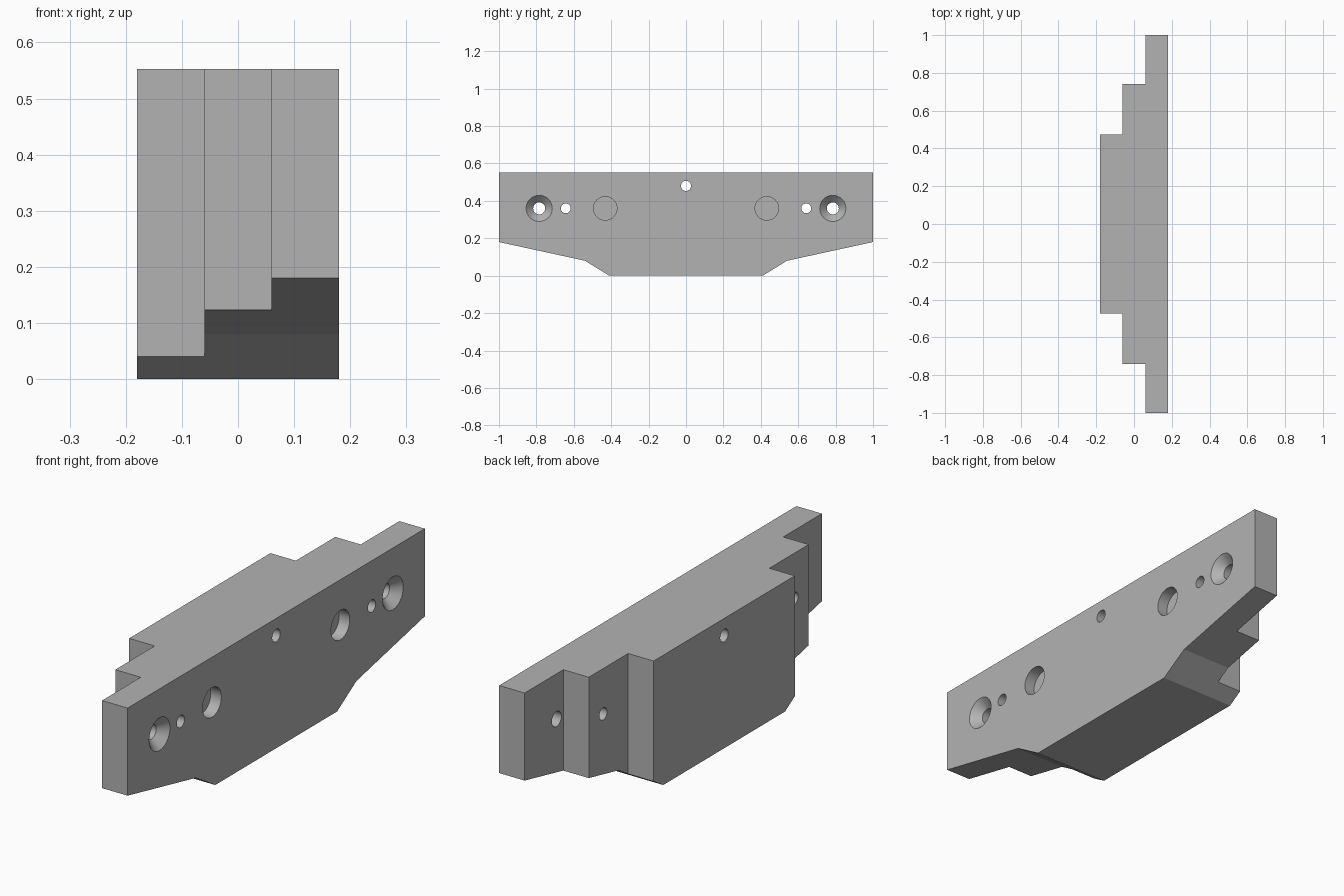
import bpy, bmesh, math
from mathutils import Matrix

cube = bpy.data.objects.get("Cube")
if cube:
    bpy.data.objects.remove(cube, do_unlink=True)

FACE_X, STEP, TOP = 0.18, 0.12, 0.553
HOLE_Z = 0.36

grey = bpy.data.materials.new("plain_grey")
grey.use_nodes = True
colour = (0.45, 0.45, 0.45, 1)
grey.diffuse_color = colour
grey.node_tree.nodes["Principled BSDF"].inputs["Base Color"].default_value = colour


def make_object(name, bm):
    bmesh.ops.recalc_face_normals(bm, faces=bm.faces)
    mesh = bpy.data.meshes.new(name)
    bm.to_mesh(mesh)
    bm.free()
    mesh.materials.append(grey)
    obj = bpy.data.objects.new(name, mesh)
    bpy.context.collection.objects.link(obj)
    return obj


def box(name, x0, x1, y0, y1, z0, z1):
    bm = bmesh.new()
    centre = Matrix.Translation(((x0 + x1) / 2, (y0 + y1) / 2, (z0 + z1) / 2))
    bmesh.ops.create_cube(bm, size=1, matrix=centre @ Matrix.Diagonal((x1 - x0, y1 - y0, z1 - z0, 1)))
    return make_object(name, bm)


def drill(name, y, z, profile, sides=32):
    """Turned cutter along x from (x, radius) pairs."""
    bm = bmesh.new()
    rings = []
    for x, r in profile:
        angles = [2 * math.pi * i / sides for i in range(sides)]
        rings.append([bm.verts.new((x, y + r * math.cos(a), z + r * math.sin(a))) for a in angles])
    for a, b in zip(rings, rings[1:]):
        for i in range(sides):
            j = (i + 1) % sides
            bm.faces.new((a[i], a[j], b[j], b[i]))
    bm.faces.new(rings[0])
    bm.faces.new(rings[-1])
    return make_object(name, bm)


# Main body: half outline mirrored, then extruded through the thickness
half = [(0.41, 0), (0.54, 0.08), (1, 0.18), (1, TOP)]
outline = half + [(-y, z) for y, z in reversed(half)]
bm = bmesh.new()
face = bm.faces.new([bm.verts.new((-FACE_X, y, z)) for y, z in outline])
ext = bmesh.ops.extrude_face_region(bm, geom=[face])
verts = [v for v in ext["geom"] if isinstance(v, bmesh.types.BMVert)]
bmesh.ops.translate(bm, verts=verts, vec=(2 * FACE_X, 0, 0))
body = make_object("stepped_block", bm)

through = [(-0.3, 1), (0.3, 1)]
cutters = [drill("centre_hole_cutter", 0, 0.48, [(x, 0.027) for x, _ in through])]
for side, s in (("left", 1), ("right", -1)):
    # Stepped ends on the rear
    for label, x, y in (("outer", FACE_X - STEP, 0.74), ("inner", FACE_X - 2 * STEP, 0.475)):
        y0, y1 = sorted((s * y, s * 1.2))
        cutters.append(box(f"{side}_{label}_step_cutter", -0.4, x, y0, y1, -0.2, 0.8))
    # Countersunk screw hole
    cutters.append(drill(f"{side}_countersink_cutter", s * 0.785, HOLE_Z,
                         [(-0.3, 0.032), (FACE_X - 0.038, 0.032), (FACE_X, 0.07), (FACE_X + 0.01, 0.08)]))
    # Pin hole
    cutters.append(drill(f"{side}_pin_cutter", s * 0.643, HOLE_Z, [(x, 0.026) for x, _ in through]))
    # Shallow blind pocket
    cutters.append(drill(f"{side}_pocket_cutter", s * 0.432, HOLE_Z,
                         [(FACE_X - 0.05, 0.063), (FACE_X + 0.1, 0.063)]))

# Cut the steps and holes
bpy.ops.object.select_all(action="DESELECT")
bpy.context.view_layer.objects.active = body
body.select_set(True)
for cutter in cutters:
    cutter.hide_render = True
    mod = body.modifiers.new(cutter.name, "BOOLEAN")
    mod.operation = "DIFFERENCE"
    mod.solver = "EXACT"
    mod.object = cutter
    bpy.ops.object.modifier_apply(modifier=mod.name)
    bpy.data.objects.remove(cutter, do_unlink=True)

bpy.ops.object.shade_smooth_by_angle(angle=math.radians(15))
